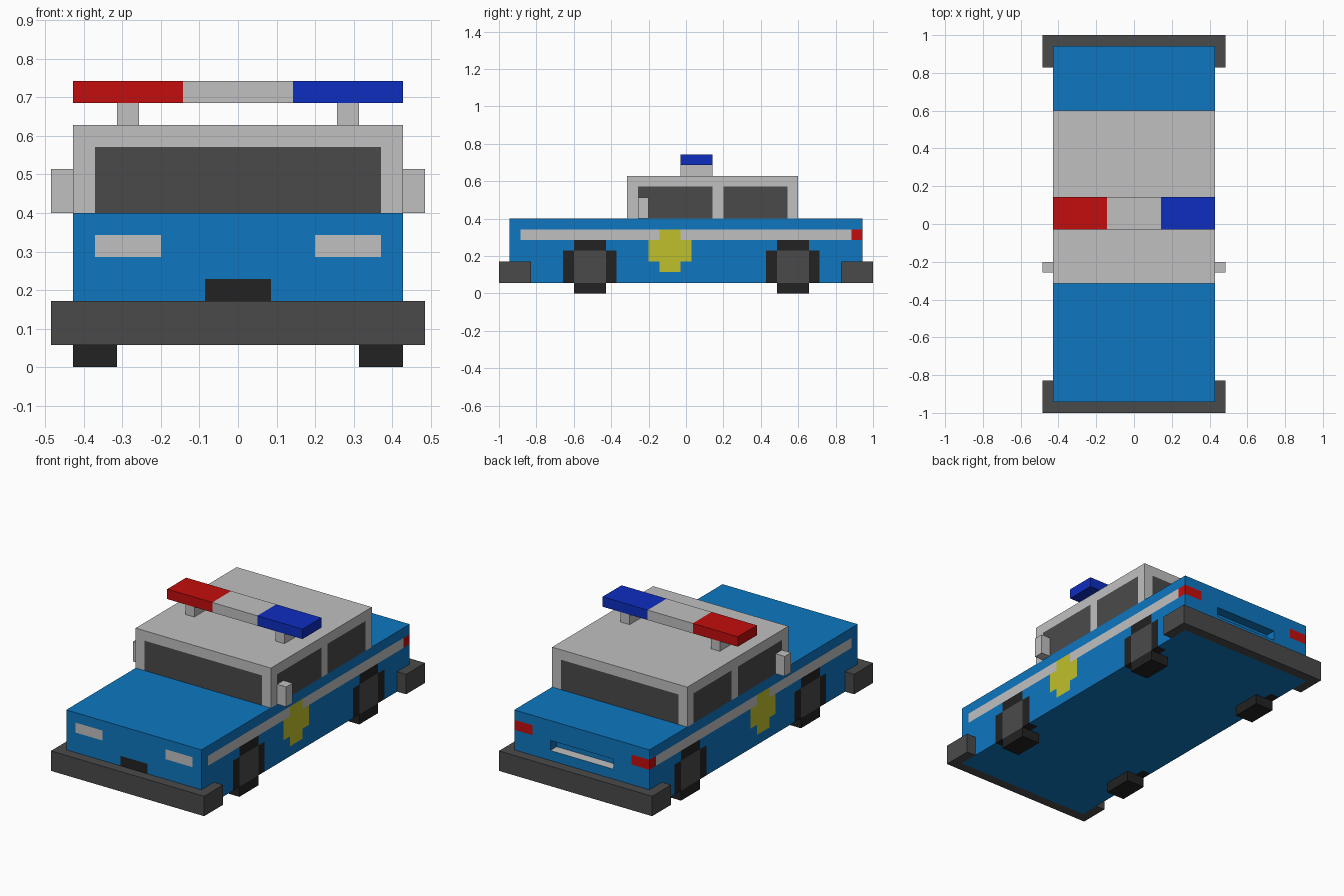
import bpy
import bmesh
from mathutils import Vector

if "Cube" in bpy.data.objects:
    bpy.data.objects.remove(bpy.data.objects["Cube"])

U = 2 / 35  # one block; all sizes below are in blocks


def make_material(name, hex_code):
    rgb = [int(hex_code[i:i + 2], 16) / 255 for i in (0, 2, 4)]
    lin = [c / 12.92 if c < 0.04045 else ((c + 0.055) / 1.055) ** 2.4 for c in rgb]
    mat = bpy.data.materials.new(name)
    mat.use_nodes = True
    mat.diffuse_color = (*lin, 1)
    mat.node_tree.nodes["Principled BSDF"].inputs["Base Color"].default_value = (*lin, 1)
    return mat


BLUE = make_material("body blue", "0E77C1")
SILVER = make_material("light grey", "C0C0C0")
GREY = make_material("dark grey", "4A4A4A")
BLACK = make_material("tyre black", "222222")
RED = make_material("signal red", "C40D0D")
NAVY = make_material("signal blue", "0D2DC0")
YELLOW = make_material("badge yellow", "C0C02D")


def finish(bm, name, mats):
    bmesh.ops.scale(bm, vec=(U, U, U), verts=bm.verts)
    mesh = bpy.data.meshes.new(name)
    bm.to_mesh(mesh)
    bm.free()
    for mat in mats:
        mesh.materials.append(mat)
    obj = bpy.data.objects.new(name, mesh)
    bpy.context.collection.objects.link(obj)
    return obj


def box_mesh(x, y, z):
    bm = bmesh.new()
    bmesh.ops.create_cube(bm, size=1)
    for v in bm.verts:
        v.co = Vector([(r[0] + r[1]) / 2 + c * (r[1] - r[0]) for r, c in zip((x, y, z), v.co)])
    return bm


def box(name, mat, x, y, z):
    return finish(box_mesh(x, y, z), name, [mat])


def painted_box(name, base, x, y, z, regions, hole=None):
    """Box cut along the region borders; faces inside a region take its colour.
    Regions are given for +x and apply to both sides; later ones win."""
    bm = box_mesh(x, y, z)
    mats = [base]
    cut_sources = [r[1:] for r in regions] + ([hole] if hole else [])
    for axis in range(3):
        cuts = {c for r in cut_sources for c in r[axis]}
        if axis == 0:
            cuts |= {-c for c in cuts}
        normal = Vector([float(i == axis) for i in range(3)])
        for c in sorted(cuts):
            bmesh.ops.bisect_plane(bm, geom=bm.verts[:] + bm.edges[:] + bm.faces[:],
                                   dist=1e-4, plane_co=normal * c, plane_no=normal)

    def inside(face, region):
        p = face.calc_center_median()
        p.x = abs(p.x)
        return all(lo - 0.01 < c < hi + 0.01 for c, (lo, hi) in zip(p, region))

    for mat, *region in regions:
        if mat not in mats:
            mats.append(mat)
        for f in bm.faces:
            if inside(f, region):
                f.material_index = mats.index(mat)
    if hole:
        bmesh.ops.delete(bm, geom=[f for f in bm.faces if inside(f, hole)], context='FACES')
    return finish(bm, name, mats)


# Lower body with stripe, badge, lights, grille and wheel faces
SIDE = (7.5, 7.5)
paint = [
    (SILVER, SIDE, (-15.5, 15.5), (5, 6)),            # side stripe
    (YELLOW, SIDE, (-3.5, 0.5), (3, 5)),              # badge
    (YELLOW, SIDE, (-2.5, -0.5), (2, 6)),
    (SILVER, (3.5, 6.5), (-16.5, -16.5), (5, 6)),     # headlights
    (BLACK, (0, 1.5), (-16.5, -16.5), (3, 4)),        # grille
    (RED, (5.5, 7.5), (15.5, 16.5), (5, 6)),          # tail lights
]
WHEELS = {"front": -9, "rear": 10}
for yc in WHEELS.values():
    paint += [
        (BLACK, (6.5, 7.5), (yc - 2.5, yc + 2.5), (1, 4)),   # wheel arch
        (BLACK, SIDE, (yc - 1.5, yc + 1.5), (4, 5)),
        (GREY, SIDE, (yc - 1.5, yc + 1.5), (1, 4)),          # hub
    ]
painted_box("body", BLUE, (-7.5, 7.5), (-16.5, 16.5), (1, 7), paint,
            hole=((0, 3.5), (16.5, 16.5), (4, 5)))

# Rear recess: open box facing inwards with a light floor
bm = box_mesh((-3.5, 3.5), (15.5, 16.5), (4, 5))
bm.normal_update()
for f in bm.faces:
    f.material_index = int(f.normal.z < -0.5)
bmesh.ops.delete(bm, geom=[f for f in bm.faces if f.normal.y > 0.5], context='FACES')
bmesh.ops.reverse_faces(bm, faces=bm.faces[:])
finish(bm, "rear_recess", [BLUE, SILVER])

# Cabin with windows
painted_box("cabin", SILVER, (-7.5, 7.5), (-5.5, 10.5), (7, 11), [
    (GREY, (0, 6.5), (-5.5, -5.5), (7, 10)),
    (GREY, (0, 6.5), (10.5, 10.5), (7, 10)),
    (GREY, SIDE, (-4.5, 2.5), (7, 10)),
    (GREY, SIDE, (3.5, 9.5), (7, 10)),
])

# Bumpers: U-shaped profile pulled upwards
for name, s in (("front_bumper", -1), ("rear_bumper", 1)):
    bm = bmesh.new()
    outline = [(-8.5, 14.5), (-8.5, 17.5), (8.5, 17.5), (8.5, 14.5),
               (7.5, 14.5), (7.5, 16.5), (-7.5, 16.5), (-7.5, 14.5)]
    base = bm.faces.new([bm.verts.new((px, s * py, 1)) for px, py in outline])
    top = bmesh.ops.extrude_face_region(bm, geom=[base], use_keep_orig=True)["geom"]
    bmesh.ops.translate(bm, vec=(0, 0, 2),
                        verts=[g for g in top if isinstance(g, bmesh.types.BMVert)])
    bmesh.ops.recalc_face_normals(bm, faces=bm.faces[:])
    finish(bm, name, [GREY])

# Paired parts: tyres, mirrors and light bar posts
for side, s in (("left", 1), ("right", -1)):
    def span(a, b):
        return tuple(sorted((s * a, s * b)))
    for end, yc in WHEELS.items():
        box(f"{end}_{side}_tyre", BLACK, span(5.5, 7.5), (yc - 1.5, yc + 1.5), (0, 1))
    box(f"{side}_mirror", SILVER, span(7.5, 8.5), (-4.5, -3.5), (7, 9))
    box(f"{side}_light_post", SILVER, span(4.5, 5.5), (-0.5, 2.5), (11, 12))

# Roof light bar
for name, mat, x in (("right_beacon", RED, (-7.5, -2.5)),
                     ("light_bar_middle", SILVER, (-2.5, 2.5)),
                     ("left_beacon", NAVY, (2.5, 7.5))):
    box(name, mat, x, (-0.5, 2.5), (12, 13))
